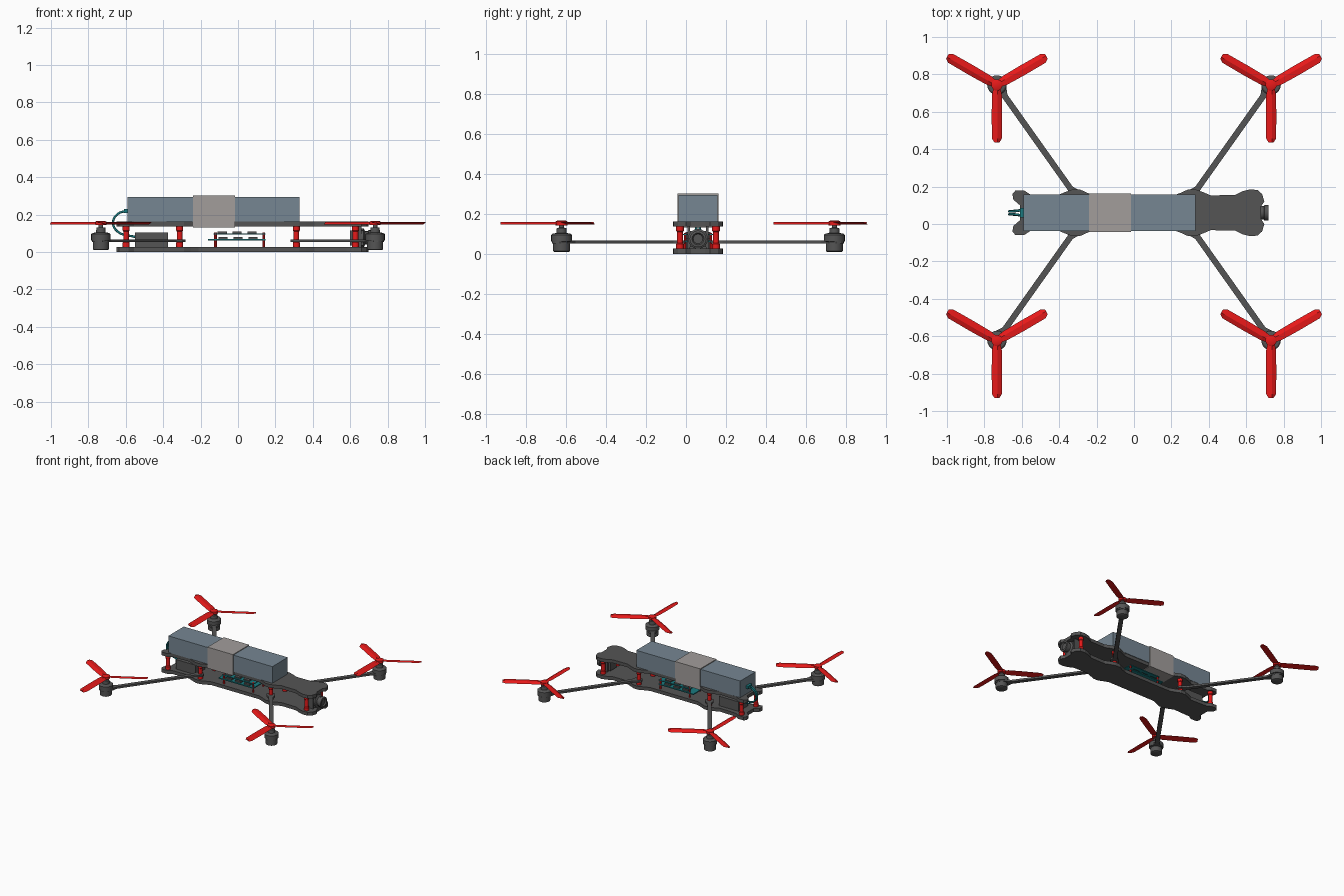
import bpy, bmesh
from math import sin, cos, pi, radians, atan2, hypot
from mathutils import Matrix, Vector

if "Cube" in bpy.data.objects:
    bpy.data.objects.remove(bpy.data.objects["Cube"])

CY = 0.06                       # body centreline in y


def mat(name, rgb):
    m = bpy.data.materials.new(name)
    m.diffuse_color = (*rgb, 1)
    m.use_nodes = True
    m.node_tree.nodes["Principled BSDF"].inputs["Base Color"].default_value = m.diffuse_color
    return m


DARK = mat("carbon", (0.09, 0.09, 0.09))
RED = mat("red", (0.8, 0.01, 0.01))
BLUE = mat("battery_blue", (0.18, 0.24, 0.29))
TAPE = mat("strap_grey", (0.36, 0.34, 0.33))
TEAL = mat("teal", (0.01, 0.2, 0.22))


def finish(name, bm, m, smooth=False):
    bmesh.ops.recalc_face_normals(bm, faces=bm.faces[:])
    me = bpy.data.meshes.new(name)
    bm.to_mesh(me)
    bm.free()
    ob = bpy.data.objects.new(name, me)
    bpy.context.collection.objects.link(ob)
    me.materials.append(m)
    if smooth:
        bpy.ops.object.select_all(action='DESELECT')
        bpy.context.view_layer.objects.active = ob
        ob.select_set(True)
        bpy.ops.object.shade_smooth_by_angle(angle=radians(35))
    return ob


def box(name, lo, hi, m):
    bm = bmesh.new()
    lo, hi = Vector(lo), Vector(hi)
    bmesh.ops.create_cube(bm, size=1, matrix=Matrix.Translation((lo + hi) / 2)
                          @ Matrix.Diagonal((*(hi - lo), 1)))
    return finish(name, bm, m)


def turned(name, loc, profile, m, n=20, rot=Matrix()):
    """Stack of (radius, height) rings capped at both ends."""
    bm = bmesh.new()
    rings = [[bm.verts.new((r * cos(2 * pi * i / n), r * sin(2 * pi * i / n), z))
              for i in range(n)] for r, z in profile]
    for a, b in zip(rings, rings[1:]):
        for i in range(n):
            bm.faces.new((a[i], a[(i + 1) % n], b[(i + 1) % n], b[i]))
    bm.faces.new(rings[0])
    bm.faces.new(rings[-1])
    bm.transform(Matrix.Translation(loc) @ rot)
    return finish(name, bm, m, True)


def slab(name, pts, z0, z1, m):
    bm = bmesh.new()
    f = bm.faces.new([bm.verts.new((x, y, z0)) for x, y in pts])
    g = bmesh.ops.extrude_face_region(bm, geom=[f])
    bmesh.ops.translate(bm, vec=(0, 0, z1 - z0),
                        verts=[v for v in g['geom'] if isinstance(v, bmesh.types.BMVert)])
    return finish(name, bm, m)


# Frame plates: half outline mirrored across the centreline
tail = [(-0.61, 0.04), (-0.645, 0.07), (-0.65, 0.1), (-0.635, 0.118), (-0.585, 0.118), (-0.555, 0.098)]
waist = [(0.41, 0.093), (0.365, 0.112), (0.33, 0.125), (0.29, 0.125), (0.25, 0.107), (0.21, 0.092)]
nose = [(0.54, 0.095), (0.58, 0.115), (0.62, 0.125), (0.66, 0.122), (0.685, 0.1), (0.697, 0.06), (0.68, 0.035)]
half = tail + [(-x, w) for x, w in waist] + waist[::-1] + nose
outline = [(x, CY + w) for x, w in half] + [(x, CY - w) for x, w in half[::-1]]
slab("bottom_plate", outline, 0.0, 0.027, DARK)
slab("top_plate", outline, 0.136, 0.162, DARK)

# Standoffs between the plates
for x in (-0.598, -0.312, 0.312, 0.628):
    for s in (-1, 1):
        turned("standoff", (x, CY + s * 0.09, 0),
               [(0.019, 0.025), (0.019, 0.05), (0.015, 0.055), (0.015, 0.11), (0.019, 0.115), (0.019, 0.137)], RED, 12)


# Propeller with three pitched, ridged blades
def propeller(x, y):
    bm = bmesh.new()
    for k in range(3):
        a = radians(30 + 120 * k)
        rot = Matrix.Translation((x, y, 0.154)) @ Matrix.Rotation(a, 4, 'Z')
        rings = []
        for r, w in ((0.01, 0.018), (0.05, 0.026), (0.15, 0.028), (0.285, 0.027), (0.306, 0.014)):
            sec = ((w, -0.006), (0.004, 0.006), (-w, 0.004), (-0.004, 0.0))
            rings.append([bm.verts.new(rot @ Vector((r, u, v))) for u, v in sec])
        for p, q in zip(rings, rings[1:]):
            for i in range(4):
                bm.faces.new((p[i], p[(i + 1) % 4], q[(i + 1) % 4], q[i]))
        bm.faces.new(rings[0])
        bm.faces.new(rings[-1])
    finish("propeller_blades", bm, RED)
    turned("propeller_hub", (x, y, 0), [(0.03, 0.143), (0.03, 0.162), (0.022, 0.166)], RED, 16)


# Arms, motors and propellers at the four corners
for sx in (-1, 1):
    for sy in (-1, 1):
        mx, my = sx * 0.733, CY + sy * 0.683
        ax, ay = sx * 0.312, CY + sy * 0.09
        ang, length = atan2(my - ay, mx - ax), hypot(my - ay, mx - ax)
        c, s = cos(ang), sin(ang)
        prof = [(-0.025, 0.012), (-0.01, 0.03), (0.02, 0.03), (0.05, 0.016),
                (length - 0.075, 0.016), (length - 0.04, 0.034), (length, 0.046),
                (length + 0.035, 0.034), (length + 0.048, 0.012)]
        loop = prof + [(u, -v) for u, v in prof[::-1]]
        slab("arm", [(ax + u * c - v * s, ay + u * s + v * c) for u, v in loop], 0.052, 0.067, DARK)
        turned("motor", (mx, my, 0),
               [(0.036, 0.01), (0.043, 0.014), (0.043, 0.06), (0.052, 0.062), (0.052, 0.095), (0.044, 0.102),
                (0.026, 0.104), (0.024, 0.13), (0.012, 0.131), (0.012, 0.16)], DARK)
        propeller(mx, my)

# Battery and strap
box("battery", (-0.59, CY - 0.097, 0.162), (0.33, CY + 0.097, 0.295), BLUE)
box("battery_strap", (-0.24, CY - 0.103, 0.132), (-0.015, CY + 0.103, 0.301), TAPE)

# Power leads from the battery end down into the frame
for s in (-1, 1):
    cu = bpy.data.curves.new("power_lead", 'CURVE')
    cu.dimensions = '3D'
    cu.bevel_depth = 0.006
    cu.bevel_resolution = 2
    cu.resolution_u = 6
    sp = cu.splines.new('BEZIER')
    path = [(-0.585, 0.016, 0.22), (-0.64, 0.008, 0.205), (-0.668, 0.008, 0.16), (-0.645, 0.01, 0.11), (-0.55, 0.02, 0.08)]
    sp.bezier_points.add(len(path) - 1)
    for bp, (x, y, z) in zip(sp.bezier_points, path):
        bp.co = (x, CY + s * y, z)
        bp.handle_left_type = bp.handle_right_type = 'AUTO'
    ob = bpy.data.objects.new("power_lead", cu)
    bpy.context.collection.objects.link(ob)
    cu.materials.append(TEAL)
box("lead_connector", (-0.61, CY - 0.025, 0.208), (-0.588, CY + 0.025, 0.23), TEAL)

# Electronics: receiver, stacked boards, chips and posts
box("receiver", (-0.55, CY - 0.06, 0.026), (-0.375, CY + 0.06, 0.103), DARK)
box("lower_board", (-0.16, CY - 0.075, 0.06), (0.148, CY + 0.075, 0.068), TEAL)
box("upper_board", (-0.13, CY - 0.075, 0.094), (0.148, CY + 0.075, 0.1), TEAL)
for x in (-0.08, 0.0, 0.08):
    for s in (-1, 1):
        box("chip", (x - 0.025, CY + s * 0.045 - 0.02, 0.067), (x + 0.025, CY + s * 0.045 + 0.02, 0.08), DARK)
        box("upper_chip", (x - 0.03, CY + s * 0.045 - 0.018, 0.1), (x + 0.02, CY + s * 0.045 + 0.018, 0.109), DARK)
for x in (-0.12, 0.138):
    for s in (-1, 1):
        turned("board_post", (x, CY + s * 0.064, 0), [(0.007, 0.025), (0.007, 0.104)], RED, 8)

# Camera with lens and side brackets
box("camera_body", (0.6, CY - 0.04, 0.035), (0.67, CY + 0.04, 0.115), DARK)
turned("camera_lens", (0.66, CY, 0.075),
       [(0.05, 0), (0.05, 0.012), (0.036, 0.02), (0.036, 0.035), (0.042, 0.037), (0.042, 0.058), (0.03, 0.06), (0.024, 0.05)],
       DARK, 16, Matrix.Rotation(pi / 2, 4, 'Y'))
for s in (-1, 1):
    box("camera_bracket", (0.615, CY + s * 0.047 - 0.006, 0.026), (0.66, CY + s * 0.047 + 0.006, 0.137), DARK)
